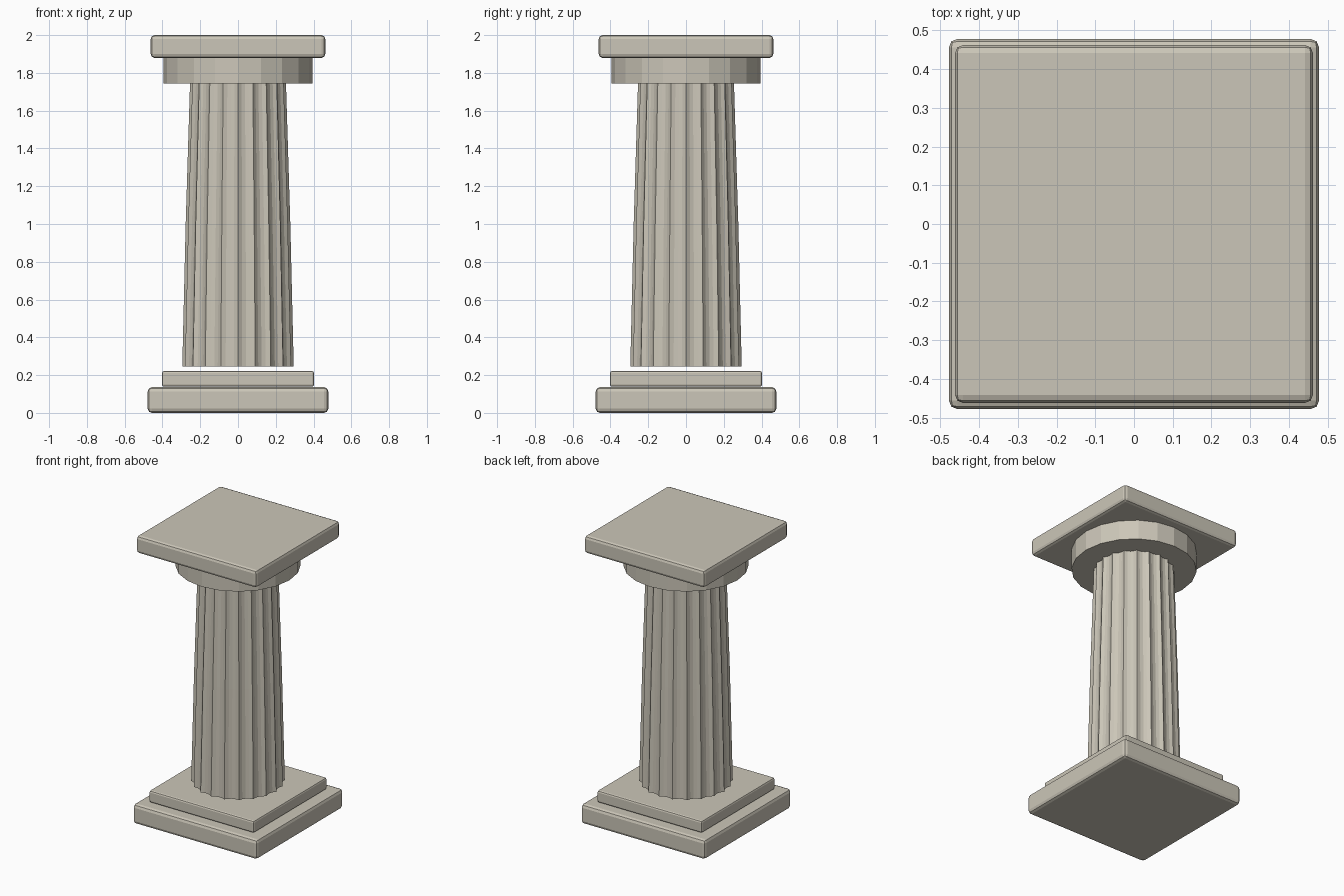
import bpy, bmesh
from math import sin, cos, pi

old = bpy.data.objects.get("Cube")
if old:
    bpy.data.objects.remove(old, do_unlink=True)

# Single stone colour
stone = bpy.data.materials.new("pale_stone")
stone.use_nodes = True
stone.diffuse_color = (0.60, 0.565, 0.48, 1)
bsdf = next(n for n in stone.node_tree.nodes if n.type == 'BSDF_PRINCIPLED')
bsdf.inputs["Base Color"].default_value = stone.diffuse_color
bsdf.inputs["Roughness"].default_value = 0.9

FLUTES = 20
STEPS = 4          # flat strips per flute
FLUTE_DEPTH = 0.065


def make_object(name, bm):
    bmesh.ops.recalc_face_normals(bm, faces=bm.faces)
    mesh = bpy.data.meshes.new(name)
    bm.to_mesh(mesh)
    bm.free()
    mesh.materials.append(stone)
    obj = bpy.data.objects.new(name, mesh)
    bpy.context.collection.objects.link(obj)
    return obj


def slab(name, half, bottom, top, bevel):
    """Square slab with rounded edges."""
    bm = bmesh.new()
    bmesh.ops.create_cube(bm, size=1)
    for v in bm.verts:
        v.co.x *= 2 * half
        v.co.y *= 2 * half
        v.co.z = top if v.co.z > 0 else bottom
    obj = make_object(name, bm)
    mod = obj.modifiers.new("rounded_edges", 'BEVEL')
    mod.width = bevel
    mod.segments = 2
    return obj


def loft(name, count, rows, shape):
    """Closed column through (radius, height) rows; shape scales each point's radius."""
    bm = bmesh.new()
    rings = []
    for radius, z in rows:
        ring = []
        for i in range(count):
            a = 2 * pi * i / count
            r = radius * shape(i)
            ring.append(bm.verts.new((r * cos(a), r * sin(a), z)))
        rings.append(ring)
    for low, high in zip(rings, rings[1:]):
        for i in range(count):
            j = (i + 1) % count
            bm.faces.new((low[i], low[j], high[j], high[i]))
    bm.faces.new(rings[0][::-1])
    bm.faces.new(rings[-1])
    return make_object(name, bm)


def flute(i):
    t = (i % STEPS) / STEPS
    return 1 - FLUTE_DEPTH * 4 * t * (1 - t)


# Stepped base
slab("base_plinth", 0.478, 0.0, 0.136, 0.022)
slab("base_step", 0.403, 0.139, 0.222, 0.012)

# Tapered, fluted shaft, floating just above the step
loft("fluted_shaft", FLUTES * STEPS,
     [(0.295, 0.246), (0.277, 1.0), (0.254, 1.745)], flute)

# Capital: faceted drum and square top slab
loft("capital_drum", FLUTES, [(0.395, 1.743), (0.395, 1.882)], lambda i: 1)
slab("capital_slab", 0.462, 1.879, 2.0, 0.02)
